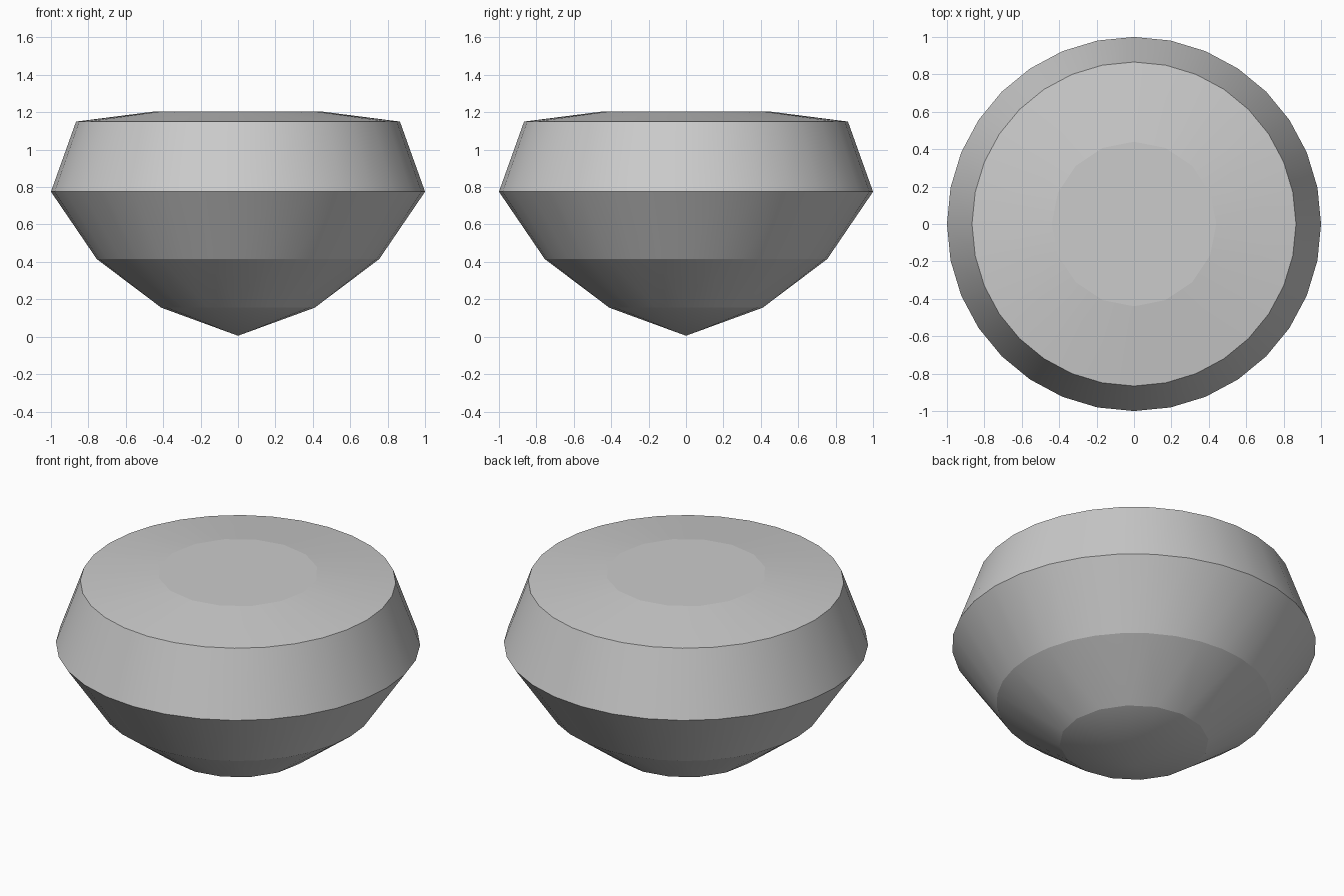
import bpy, bmesh
from math import cos, sin, tau

if "Cube" in bpy.data.objects:
    bpy.data.objects.remove(bpy.data.objects["Cube"])

# Single pale grey stone colour
stone = bpy.data.materials.new("pale_grey")
stone.use_nodes = True
stone.diffuse_color = (0.6, 0.6, 0.6, 1)
stone.node_tree.nodes["Principled BSDF"].inputs["Base Color"].default_value = (0.6, 0.6, 0.6, 1)

# Rings from the pointed base to the flat table: radius, height, sides
RINGS = [(0.41, 0.155, 16), (0.755, 0.415, 32), (1.0, 0.775, 32),
         (0.866, 1.15, 32), (0.44, 1.205, 16)]

bm = bmesh.new()


def ring(radius, z, sides):
    return [bm.verts.new((radius * cos(tau * i / sides), radius * sin(tau * i / sides), z))
            for i in range(sides)]


def bridge(a, b):
    """Join two rings; where the side counts differ, fan the facets."""
    if len(a) == len(b):
        for i in range(len(a)):
            j = (i + 1) % len(a)
            bm.faces.new((a[i], a[j], b[j], b[i]))
        return
    few, many = sorted((a, b), key=len)
    for i in range(len(few)):
        p, q = few[i], few[(i + 1) % len(few)]
        m0, m1, m2 = (many[(2 * i + k) % len(many)] for k in range(3))
        for tri in ((p, m0, m1), (p, m1, q), (q, m1, m2)):
            bm.faces.new(tri)


rings = [ring(*r) for r in RINGS]
for low, high in zip(rings, rings[1:]):
    bridge(low, high)

# Pointed base and flat table
tip = bm.verts.new((0, 0, 0.005))
for i, v in enumerate(rings[0]):
    bm.faces.new((tip, rings[0][(i + 1) % len(rings[0])], v))
bm.faces.new(rings[-1])
bmesh.ops.recalc_face_normals(bm, faces=bm.faces)

# Smooth around the stone, crisp along every ring
for face in bm.faces:
    face.smooth = True
for edge in bm.edges:
    a, b = edge.verts
    edge.smooth = abs(a.co.z - b.co.z) > 0.001

mesh = bpy.data.meshes.new("cut_gem")
bm.to_mesh(mesh)
bm.free()
mesh.materials.append(stone)
gem = bpy.data.objects.new("cut_gem", mesh)
bpy.context.collection.objects.link(gem)
